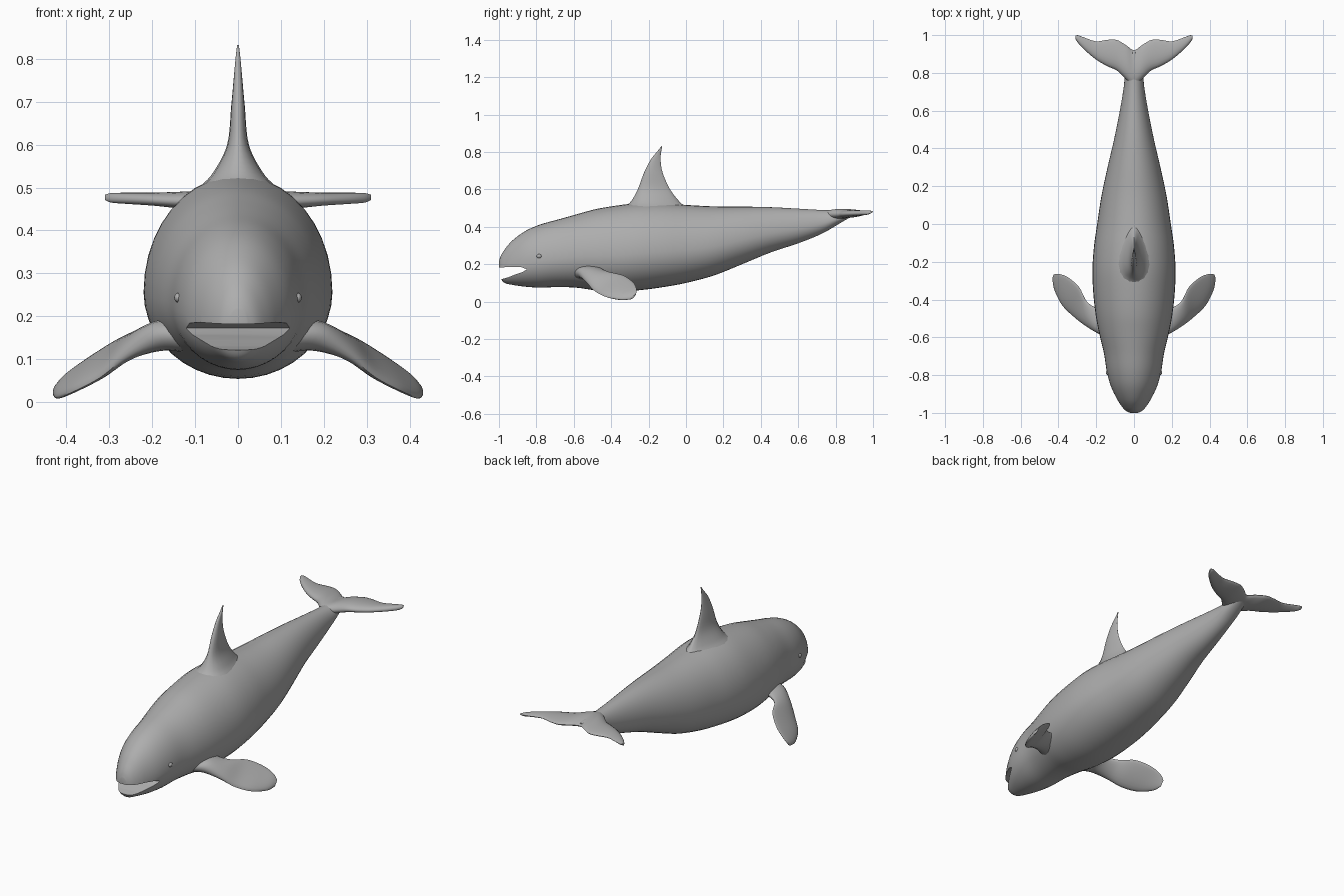
import bpy, bmesh, math
from mathutils import Vector

if "Cube" in bpy.data.objects:
    bpy.data.objects.remove(bpy.data.objects["Cube"])

skin = bpy.data.materials.new("grey_skin")
skin.diffuse_color = (0.42, 0.42, 0.42, 1)
skin.use_nodes = True
skin.node_tree.nodes["Principled BSDF"].inputs["Base Color"].default_value = skin.diffuse_color


def smooth_rows(rows, sub):
    """Catmull-Rom interpolation through rows of numbers."""
    out = []
    for i in range(len(rows) - 1):
        a, b, c, d = (rows[max(i - 1, 0)], rows[i], rows[i + 1],
                      rows[min(i + 2, len(rows) - 1)])
        for k in range(sub):
            t = k / sub
            out.append([0.5 * (2 * q + (r - p) * t + (2 * p - 5 * q + 4 * r - s) * t * t
                               + (3 * q - p - 3 * r + s) * t ** 3)
                        for p, q, r, s in zip(a, b, c, d)])
    return out + [list(rows[-1])]


def loft(name, rings, angle=60):
    bm = bmesh.new()
    vs = [[bm.verts.new(p) for p in r] for r in rings]
    n = len(vs[0])
    for a, b in zip(vs, vs[1:]):
        for i in range(n):
            bm.faces.new((a[i], a[(i + 1) % n], b[(i + 1) % n], b[i]))
    bm.faces.new(vs[0])
    bm.faces.new(vs[-1])
    bmesh.ops.recalc_face_normals(bm, faces=bm.faces)
    me = bpy.data.meshes.new(name)
    bm.to_mesh(me)
    bm.free()
    me.materials.append(skin)
    ob = bpy.data.objects.new(name, me)
    bpy.context.collection.objects.link(ob)
    shade(ob, angle)
    return ob


def shade(ob, angle=60):
    bpy.ops.object.select_all(action='DESELECT')
    ob.select_set(True)
    bpy.context.view_layer.objects.active = ob
    bpy.ops.object.shade_smooth_by_angle(angle=math.radians(angle))


def blade(name, rows, flat, n=20):
    """Fin from rows of leading point, trailing point and half thickness."""
    rings = []
    for r in smooth_rows(rows, 5):
        lead, trail, th = Vector(r[:3]), Vector(r[3:6]), max(r[6], 0.001)
        mid, half = (lead + trail) / 2, (trail - lead) / 2
        nrm = Vector(flat).normalized()
        rings.append([mid + half * math.cos(a) + nrm * th * math.sin(a) * (1 - 0.35 * math.cos(a))
                      for a in (2 * math.pi * i / n for i in range(n))])
    return loft(name, rings)


# Body: y, underside z, back z, half width
sections = [
    (-1.00, .165, .215, .020), (-.99, .125, .245, .042), (-.97, .100, .278, .062),
    (-.93, .090, .325, .088), (-.86, .080, .377, .122), (-.78, .075, .412, .144),
    (-.68, .078, .440, .160), (-.58, .074, .468, .184), (-.48, .060, .495, .203),
    (-.36, .054, .515, .216), (-.24, .062, .528, .220), (-.12, .078, .526, .212),
    (.00, .100, .517, .195), (.15, .140, .509, .172), (.30, .200, .508, .140),
    (.45, .262, .505, .105), (.60, .312, .497, .075), (.72, .360, .490, .055),
    (.80, .405, .488, .047), (.87, .446, .488, .032), (.91, .462, .482, .010)]
rings = []
for y, lo, hi, w in smooth_rows(sections, 4):
    zc = lo + 0.42 * (hi - lo)
    rings.append([(w * math.cos(a), y,
                   zc + math.sin(a) * ((hi - zc) if math.sin(a) > 0 else (zc - lo)))
                  for a in (2 * math.pi * i / 40 for i in range(40))])
body = loft("body", rings, 45)

# Open mouth: wedge cut through the snout
mouth = [(-1.1, .178), (-1.0, .182), (-.93, .186), (-.88, .184), (-.85, .172),
         (-.875, .158), (-.91, .146), (-.95, .130), (-.98, .122), (-1.1, .118)]
cutter = loft("mouth_cutter", [[(x, y, z) for y, z in mouth] for x in (-.3, .3)])
mod = body.modifiers.new("mouth", 'BOOLEAN')
mod.operation = 'DIFFERENCE'
mod.solver = 'EXACT'
mod.object = cutter
bpy.context.view_layer.objects.active = body
bpy.ops.object.modifier_apply(modifier=mod.name)
bpy.data.objects.remove(cutter)
shade(body, 45)

# Dorsal fin, flared at the base
dorsal = [(z, f, b, t) for z, f, b, t in (
    (.46, -.37, .04, .115), (.50, -.335, .005, .085), (.535, -.295, -.035, .055),
    (.60, -.258, -.085, .024), (.69, -.224, -.125, .015), (.76, -.188, -.136, .009),
    (.805, -.152, -.132, .005), (.832, -.131, -.127, .002))]
blade("dorsal_fin", [(0, f, z, 0, b, z, t) for z, f, b, t in dorsal], (1, 0, 0))

# Flippers
flipper = [
    (.13, -.60, .14, .13, -.42, .18, .045), (.19, -.575, .14, .19, -.445, .172, .034),
    (.26, -.535, .105, .25, -.41, .158, .020), (.32, -.49, .058, .29, -.335, .140, .014),
    (.38, -.43, .026, .35, -.282, .102, .012), (.42, -.35, .010, .40, -.264, .066, .010),
    (.43, -.295, .014, .426, -.268, .038, .005)]
for side, s in (("right", 1), ("left", -1)):
    rows = [(s * r[0], r[1], r[2], s * r[3], r[4], r[5], r[6]) for r in flipper]
    blade(side + "_flipper", rows, (s * .5, -.3, .8))

# Tail flukes: x, leading y, trailing y, z, half thickness
half = [(.04, .765, .945, .467, .025), (.09, .812, .974, .467, .021),
        (.14, .835, .975, .468, .018), (.20, .870, .967, .470, .014),
        (.26, .920, .986, .472, .012), (.295, .957, .999, .473, .010),
        (.31, .980, .997, .474, .005)]
span = [(-x, *r) for x, *r in reversed(half)] + [(0, .73, .920, .462, .027)] + half
blade("tail_flukes", [(x, f, z, x, b, z + .008, t) for x, f, b, z, t in span], (0, 0, 1))

# Eyes
for side, s in (("right", 1), ("left", -1)):
    bpy.ops.mesh.primitive_uv_sphere_add(segments=16, ring_count=10, radius=.014,
                                         location=(s * .139, -.785, .243))
    eye = bpy.context.object
    eye.name = side + "_eye"
    eye.scale = (.7, 1, .8)
    eye.data.materials.append(skin)
    shade(eye)
